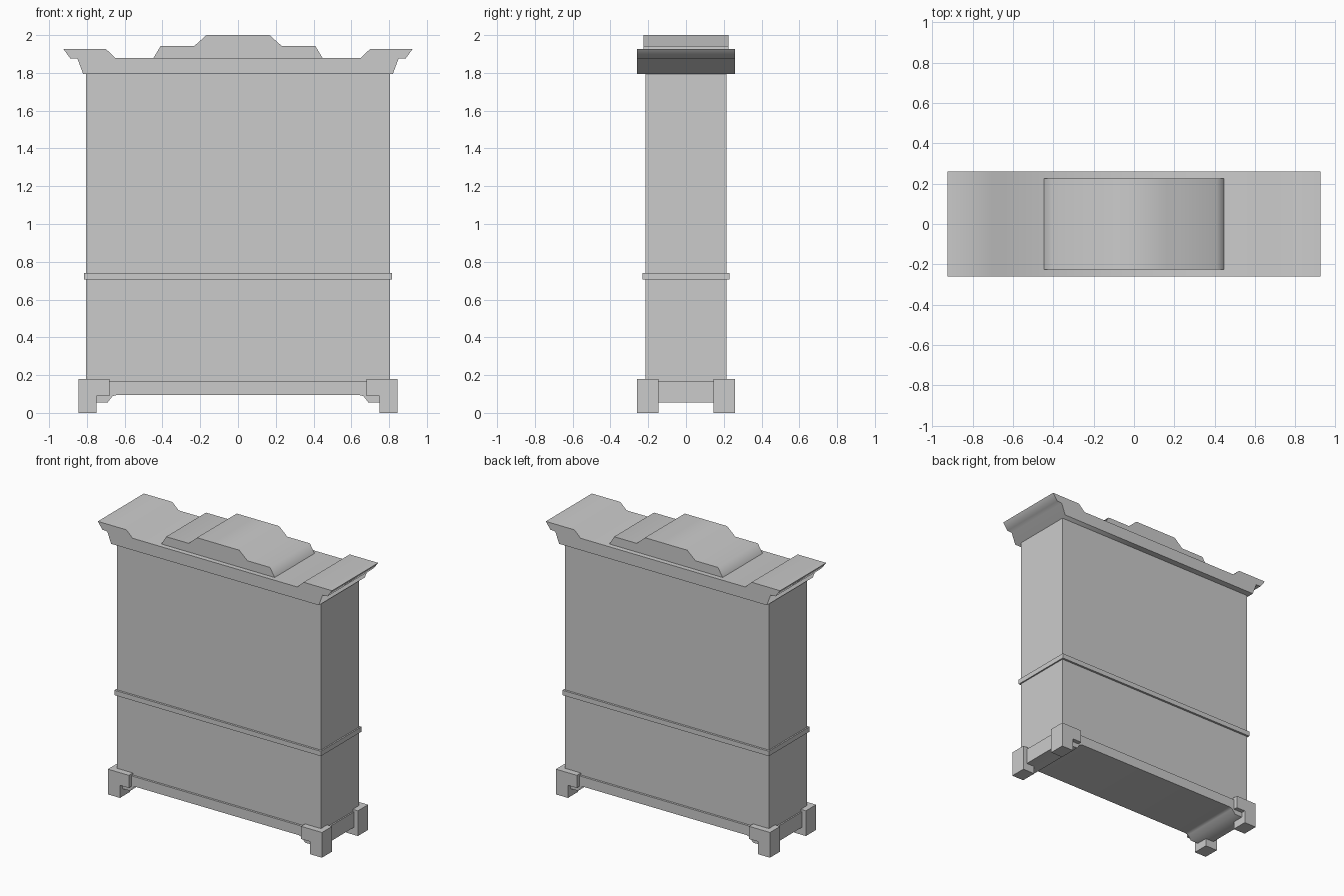
import bpy
import bmesh
import math

cube = bpy.data.objects.get("Cube")
if cube:
    bpy.data.objects.remove(cube, do_unlink=True)

GREY = (0.6, 0.6, 0.6, 1)
grey = bpy.data.materials.new("plain grey")
grey.use_nodes = True
grey.diffuse_color = GREY
grey.node_tree.nodes["Principled BSDF"].inputs["Base Color"].default_value = GREY


def extrude(name, outline, y0, y1, smooth=False):
    """Extrude an outline of (x, z) points from y0 to y1."""
    bm = bmesh.new()
    face = bm.faces.new([bm.verts.new((x, y0, z)) for x, z in outline])
    ret = bmesh.ops.extrude_face_region(bm, geom=[face])
    verts = [g for g in ret["geom"] if isinstance(g, bmesh.types.BMVert)]
    bmesh.ops.translate(bm, verts=verts, vec=(0, y1 - y0, 0))
    bmesh.ops.recalc_face_normals(bm, faces=bm.faces)
    mesh = bpy.data.meshes.new(name)
    bm.to_mesh(mesh)
    bm.free()
    mesh.materials.append(grey)
    obj = bpy.data.objects.new(name, mesh)
    bpy.context.collection.objects.link(obj)
    if smooth:
        bpy.ops.object.select_all(action="DESELECT")
        obj.select_set(True)
        bpy.context.view_layer.objects.active = obj
        bpy.ops.object.shade_smooth_by_angle(angle=math.radians(75))
    return obj


def mirrored(half):
    """Complete a right-hand half outline with its mirror image."""
    return half + [(-x, z) for x, z in reversed(half)]


def block(name, x, y, z0, z1):
    return extrude(name, mirrored([(x, z0), (x, z1)]), -y, y)


# Cabinet body and the moulding around its middle
block("cabinet_body", 0.805, 0.215, 0.16, 1.80)
block("waist_moulding", 0.815, 0.23, 0.705, 0.74)

# Base apron with shaped ends
extrude("base_apron", mirrored([
    (0.64, 0.095), (0.665, 0.088), (0.69, 0.055), (0.815, 0.055), (0.815, 0.165),
]), -0.23, 0.23, True)

# Flared cornice with raised ends
extrude("cornice", mirrored([
    (0.82, 1.795), (0.85, 1.875), (0.888, 1.877), (0.925, 1.927),
    (0.70, 1.927), (0.65, 1.88),
]), -0.26, 0.26, True)

# Stepped crest on top
extrude("crest", mirrored([
    (0.447, 1.88), (0.41, 1.942), (0.232, 1.942), (0.167, 2.0),
]), -0.225, 0.225, True)

# Four bracket feet
for side, sx in (("left", 1), ("right", -1)):
    for end, sy in (("front", -1), ("back", 1)):
        outline = [(0.845, 0), (0.845, 0.18), (0.68, 0.18),
                   (0.68, 0.09), (0.75, 0.09), (0.75, 0)]
        extrude(f"{end}_{side}_foot", [(sx * x, z) for x, z in outline],
                sy * 0.145, sy * 0.26)
